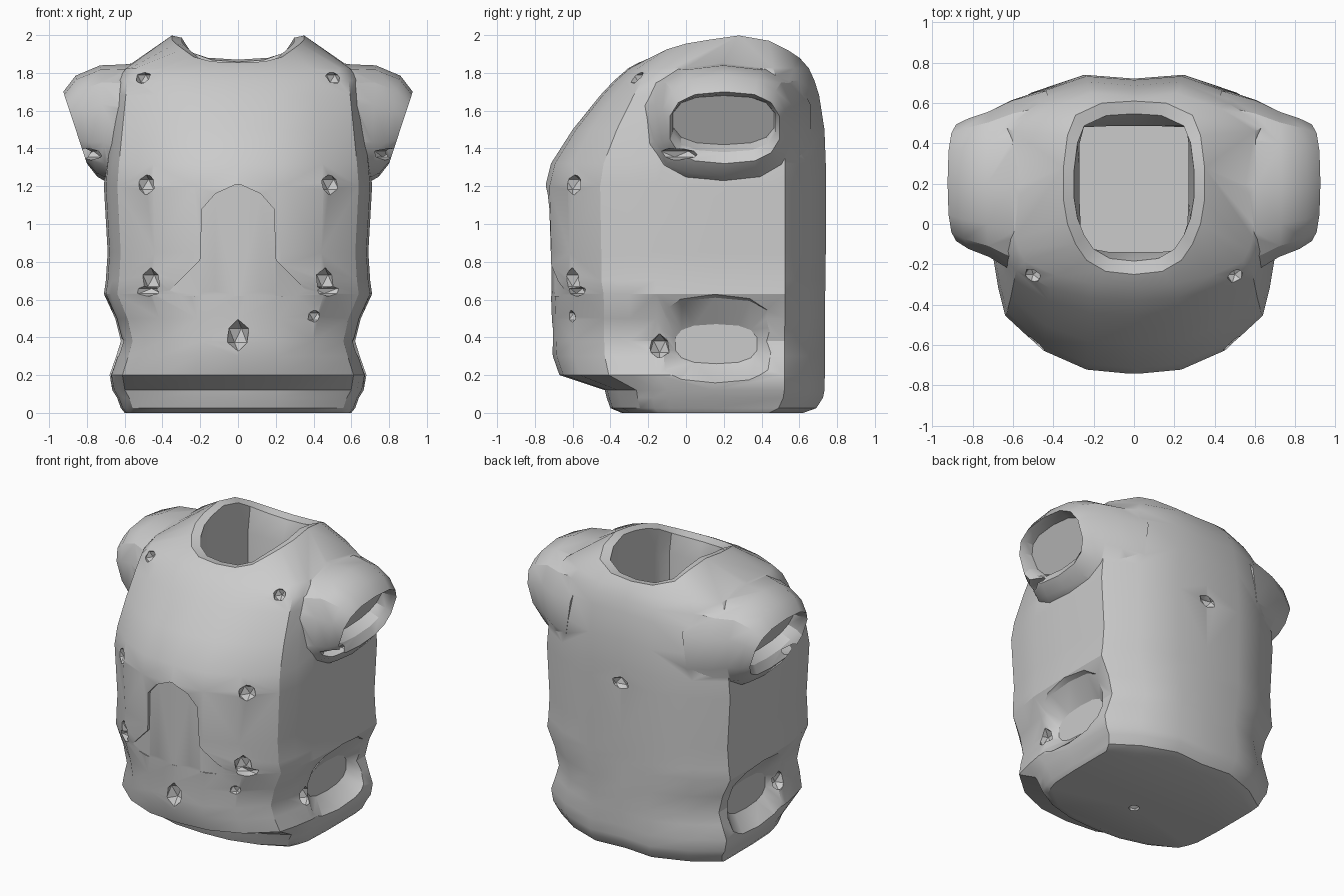
import bpy, bmesh, math
from mathutils import Matrix

if "Cube" in bpy.data.objects:
    bpy.data.objects.remove(bpy.data.objects["Cube"])


def make_object(name, bm):
    bmesh.ops.recalc_face_normals(bm, faces=bm.faces)
    mesh = bpy.data.meshes.new(name)
    bm.to_mesh(mesh)
    bm.free()
    ob = bpy.data.objects.new(name, mesh)
    bpy.context.collection.objects.link(ob)
    return ob


def loft(name, rings):
    """Closed solid through rings holding equal numbers of points."""
    bm = bmesh.new()
    loops = [[bm.verts.new(p) for p in ring] for ring in rings]
    n = len(rings[0])
    for a, b in zip(loops, loops[1:]):
        for i in range(n):
            j = (i + 1) % n
            bm.faces.new((a[i], a[j], b[j], b[i]))
    bm.faces.new(loops[0])
    bm.faces.new(loops[-1])
    return make_object(name, bm)


def mirror_ring(half):
    return half + [(-x, y, z) for x, y, z in half[-2:0:-1]]


def combine(target, tool, operation):
    tool.hide_render = True
    mod = target.modifiers.new(operation, 'BOOLEAN')
    mod.operation = operation
    mod.solver = 'EXACT'
    mod.object = tool
    bpy.context.view_layer.objects.active = target
    bpy.ops.object.modifier_apply(modifier=mod.name)
    bpy.data.objects.remove(tool)


def blob(x, y, z, sx, sy, sz, detail=1):
    bm = bmesh.new()
    m = Matrix.Translation((x, y, z)) @ Matrix.Diagonal((sx, sy, sz, 1))
    bmesh.ops.create_icosphere(bm, subdivisions=detail, radius=1, matrix=m)
    return make_object("cutter", bm)


# Torso: one half-outline scaled per level (z, half width, front y, back y)
outline = [(0, -1), (.33, -.97), (.64, -.84), (.90, -.61), (.95, -.42), (.985, -.22), (1, .2),
           (1, .71), (.72, .88), (.35, 1), (0, .975)]
levels = [(0, .60, -.34, .62), (.025, .62, -.40, .69), (.08, .64, -.42, .725), (.12, .665, -.43, .733),
          (.20, .68, -.67, .735), (.30, .645, -.705, .735), (.38, .62, -.71, .735),
          (.50, .65, -.71, .737), (.63, .71, -.715, .737), (.70, .70, -.735, .738),
          (.85, .69, -.735, .74), (1.2, .71, -.745, .74), (1.32, .70, -.715, .74),
          (1.5, .68, -.60, .733), (1.68, .66, -.455, .705), (1.76, .65, -.38, .68), (1.825, .60, -.305, .65)]
rings = []
for z, w, front, back in levels:
    rings.append(mirror_ring([(fx * w, -t * front if t < 0 else t * back, z) for fx, t in outline]))

# Neck rim and the hollow beneath it
rim = [(0, -.25, 1.855), (.14, -.235, 1.86), (.235, -.18, 1.885), (.29, -.1, 1.925), (.33, 0, 1.955),
       (.35, .12, 1.975), (.35, .28, 1.998), (.33, .44, 1.97), (.29, .54, 1.92), (.16, .60, 1.88),
       (0, .61, 1.87)]
inner = [(x * .85, .19 + (y - .19) * .85, z - .012) for x, y, z in rim]
well = [(0, -.14), (.12, -.14), (.22, -.13), (.26, -.08), (.265, 0), (.27, .12), (.27, .28),
        (.27, .40), (.26, .48), (.14, .485), (0, .485)]
rings += [mirror_ring(rim), mirror_ring(inner)]
for z in (1.72, .6):
    rings.append(mirror_ring([(x, y, z) for x, y in well]))
torso = loft("torso", rings)


# Slanted rounded ring (top x, z, bottom x, z, y range)
def slant_ring(side, tx, tz, bx, bz, y0, y1, n=14):
    pts = []
    for i in range(n):
        a = math.tau * (i + .5) / n
        c, s = [math.copysign(abs(v) ** .75, v) for v in (math.cos(a), math.sin(a))]
        k = (s + 1) / 2
        pts.append((side * (bx + (tx - bx) * k), (y0 + y1) / 2 + c * (y1 - y0) / 2,
                    bz + (tz - bz) * k))
    return pts


# Shoulder sockets and hip hollows
socket = [(.40, 1.87, .50, 1.16, -.28, .67), (.60, 1.845, .62, 1.19, -.24, .62),
          (.73, 1.84, .70, 1.225, -.17, .565), (.86, 1.785, .745, 1.25, -.13, .53),
          (.925, 1.70, .80, 1.32, -.09, .50), (.895, 1.69, .77, 1.38, -.075, .48),
          (.84, 1.68, .70, 1.42, -.07, .47)]
hollow = [(.78, .66, .78, .11, -.23, .53), (.67, .61, .67, .16, -.18, .49), (.575, .47, .575, .26, -.06, .38)]
for side in (-1, 1):
    combine(torso, loft("shoulder", [slant_ring(side, *r) for r in socket]), 'UNION')
    combine(torso, loft("hip_cutter", [slant_ring(side, *r) for r in hollow]), 'DIFFERENCE')

# Front tab and flared hem, sunk slightly below the chest plate
columns = [(.36, .65, -.645), (.20, .81, -.695), (.19, 1.08, -.70), (.12, 1.16, -.708), (.01, 1.21, -.712)]
columns = columns + [(-x, z, y) for x, z, y in reversed(columns)]
tab = loft("tab_cutter", [[(x, -1, .62), (x, -1, z), (x, y, z), (x, y, .62)] for x, z, y in columns])
combine(torso, tab, 'DIFFERENCE')

# Paired dents and single dents
for s in (-1, 1):
    for x, y, z, sx, sy, sz in [(.49, -.60, 1.21, .06, .07, .06), (.50, -.25, 1.77, .045, .05, .045),
                                (.46, -.60, .70, .06, .07, .07), (.49, -.58, .645, .12, .06, .03),
                                (.62, -.14, .35, .07, .06, .07), (.79, -.06, 1.37, .09, .14, .035)]:
        combine(torso, blob(s * x, y, z, sx, sy, sz), 'DIFFERENCE')
for dent in [(0, -.71, .41, .065, .08, .085), (.41, -.62, .51, .045, .05, .04),
             (0, .73, 1.2, .07, .05, .045), (0, 0, 0, .04, .04, .03)]:
    combine(torso, blob(*dent), 'DIFFERENCE')

# Smooth shading with crisp creases
bpy.ops.object.select_all(action='DESELECT')
torso.select_set(True)
bpy.context.view_layer.objects.active = torso
bpy.ops.object.shade_smooth_by_angle(angle=math.radians(30))
